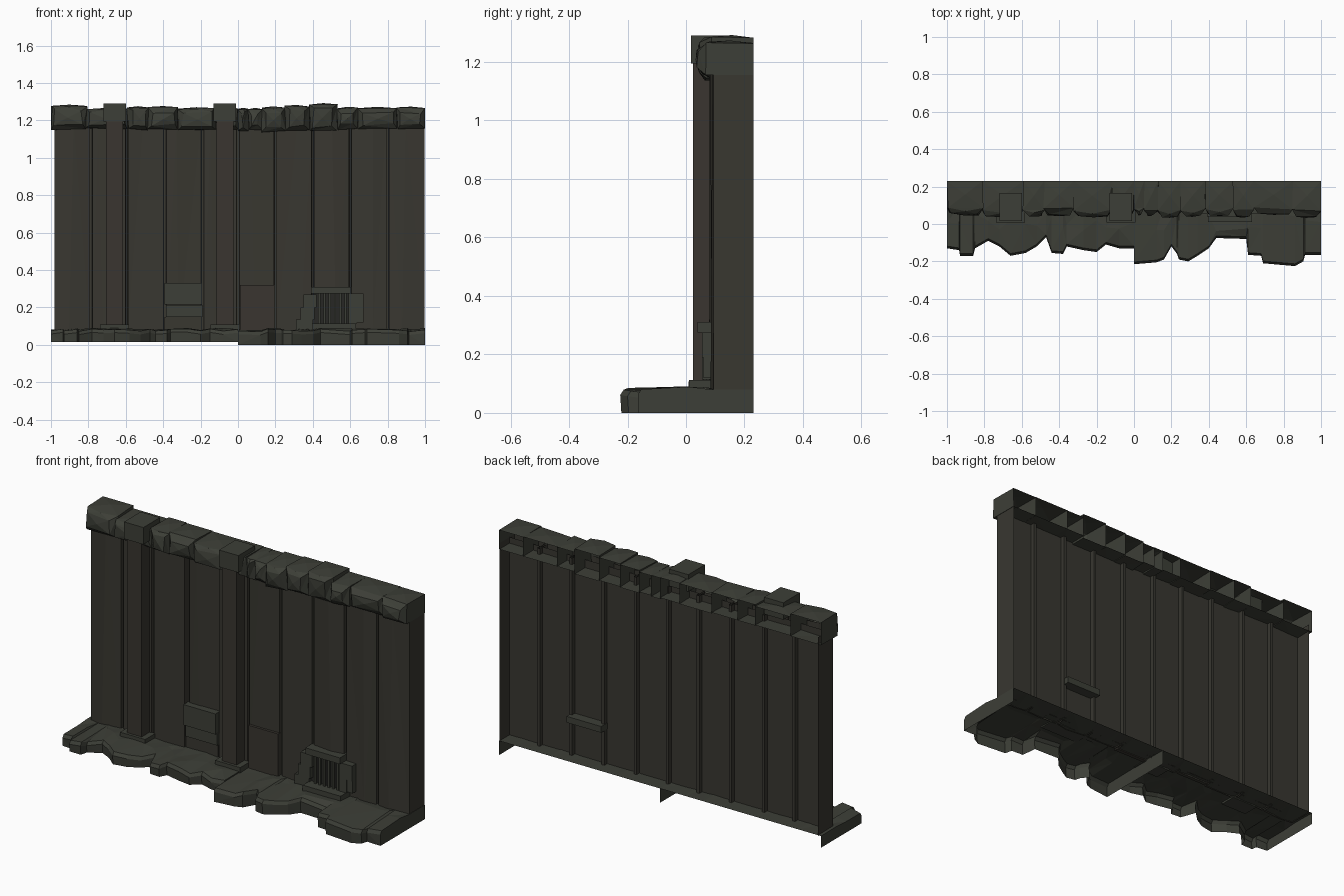
import bpy, bmesh, random
from mathutils import Vector

if "Cube" in bpy.data.objects:
    bpy.data.objects.remove(bpy.data.objects["Cube"])
random.seed(4)


def material(name, c):
    m = bpy.data.materials.new(name)
    m.diffuse_color = (*c, 1)
    m.use_nodes = True
    m.node_tree.nodes["Principled BSDF"].inputs["Base Color"].default_value = m.diffuse_color
    return m


STONE = material("stone", (0.046, 0.049, 0.038))
WALL = material("dark_wall", (0.040, 0.038, 0.030))
BROWN = material("brown_stone", (0.041, 0.036, 0.029))
IRON = material("iron", (0.02, 0.02, 0.018))


def j(a):
    return random.uniform(-a, a)


def finish(name, bm, mat, normals=True):
    if normals:
        bmesh.ops.recalc_face_normals(bm, faces=bm.faces)
    me = bpy.data.meshes.new(name)
    bm.to_mesh(me)
    bm.free()
    ob = bpy.data.objects.new(name, me)
    me.materials.append(mat)
    bpy.context.collection.objects.link(ob)
    return ob


def box(name, x0, x1, y0, y1, z0, z1, mat=STONE):
    bm = bmesh.new()
    bmesh.ops.create_cube(bm, size=1)
    for v in bm.verts:
        v.co = Vector(((x0 + x1) / 2 + v.co.x * (x1 - x0),
                       (y0 + y1) / 2 + v.co.y * (y1 - y0),
                       (z0 + z1) / 2 + v.co.z * (z1 - z0)))
    return finish(name, bm, mat)


# Wall sheets: a pleated profile (x, y, jitter) drawn upwards
def sheet(name, profile, z0, z1, mat):
    bm = bmesh.new()
    low = [bm.verts.new((x, y + j(k), z0)) for x, y, k in profile]
    top = [bm.verts.new((x + j(k * 3), y + j(k), z1)) for x, y, k in profile]
    for i in range(len(profile) - 1):
        bm.faces.new((low[i], low[i + 1], top[i + 1], top[i]))
    bmesh.ops.triangulate(bm, faces=bm.faces)
    finish(name, bm, mat, False)


edges = [-.98, -.785, -.595, -.39, -.19, 0, .2, .4, .6, .8, .998]
front = [(-.98, .23, 0)]
back = [(.997, .14, 0)]
for i in range(10):
    a, b = edges[i], edges[i + 1]
    y = .112 if i == 3 else .09
    if i:
        front += [(a - .005, .14, 0), (a + .005, .14, 0)]
    front += [(a + .007 * (i > 0), y + .004, 0),
              (a + (b - a) * random.uniform(.3, .7), y, .01),
              (b - .007 * (i < 9), y + .004, 0)]
front.append((.998, .23, 0))
for a in edges[-2:0:-1]:
    back += [(a + .008, .14, 0), (a + .008, .165, 0), (a - .008, .165, 0), (a - .008, .14, 0)]
back.append((-.979, .14, 0))
sheet("wall_front_panels", front, .075, 1.19, WALL)
sheet("wall_back_panels", back, .08, 1.19, WALL)


# Base slabs: rocky front edge, faceted top, open underneath and behind
def slab(name, outline, z0):
    bm = bmesh.new()
    rows = []
    for n, (x, y) in enumerate(outline):
        end = n in (0, len(outline) - 1)
        m = .01 + j(0 if end else .05)
        h = .072 + j(.008)
        rows.append([bm.verts.new(p) for p in (
            (x, .23, .08), (x, .09, .081 + j(.004)), (x, m, .083 + j(.008)),
            (x, y + .012, h + .006), (x, y, h - .012),
            (x, y + (0 if end else .004), z0))])
    for r, s in zip(rows, rows[1:]):
        for k in range(5):
            bm.faces.new((r[k], r[k + 1], s[k + 1], s[k]))
    bmesh.ops.triangulate(bm, faces=bm.faces)
    for r, x in ((rows[0], outline[0][0]), (rows[-1], outline[-1][0])):
        bm.faces.new(r + [bm.verts.new((x, .23, z0))])
    finish(name, bm, STONE)


slab("base_left", [(-1, -.13), (-.935, -.14), (-.93, -.17), (-.86, -.17), (-.85, -.13),
     (-.78, -.09), (-.72, -.12), (-.66, -.17), (-.58, -.155), (-.52, -.12), (-.47, -.07),
     (-.44, -.155), (-.38, -.16), (-.36, -.12), (-.27, -.14), (-.2, -.15), (-.15, -.11),
     (-.08, -.13), (0, -.13)], .015)
slab("base_right", [(0, -.215), (.12, -.205), (.16, -.19), (.2, -.12), (.23, -.16),
     (.24, -.19), (.29, -.2), (.34, -.17), (.4, -.13), (.44, -.075), (.6, -.08),
     (.61, -.165), (.68, -.17), (.69, -.21), (.86, -.225), (.905, -.2), (.915, -.165),
     (1, -.165)], 0)


# Coping stones: rough shells with a narrowed front, open at the back
def coping(x0, x1, z0, z1, yf):
    bm = bmesh.new()
    rings = []
    for y, d, k in ((.23, 0, 0), (yf + .03, 0, .006), (yf, .022, .008)):
        rings.append([bm.verts.new((x + j(k), y + j(k), z + j(k))) for x, z in (
            (x0 + d, z0 + d), (x1 - d, z0 + d), (x1 - d, z1 - d), (x0 + d, z1 - d))])
    for r, s in zip(rings, rings[1:]):
        for k in range(4):
            bm.faces.new((r[k], r[k - 1], s[k - 1], s[k]))
    bm.faces.new(rings[-1])
    bmesh.ops.recalc_face_normals(bm, faces=bm.faces)
    big = [f for f in bm.faces if f.normal.z > .8 or f.normal.y < -.8]
    bmesh.ops.poke(bm, faces=big, offset=.008)
    bmesh.ops.triangulate(bm, faces=bm.faces)
    for v in bm.verts:
        v.co.x = max(-1, min(1, v.co.x))
    finish("coping_stone", bm, STONE)


joints = [-1, -.81, -.59, -.48, -.32, -.12, 0, .055, .13, .25, .38, .53, .64, .85, 1]
for i, (a, b) in enumerate(zip(joints, joints[1:])):
    coping(a, b, 1.15 + j(.008), (1.28 if i in (0, 9, 10) else 1.263) + j(.008),
           .048 + j(.008))

# Columns with head and foot blocks
for x in (-.66, -.07):
    box("column_shaft", x - .045, x + .045, .024, .1, .1, 1.2, BROWN)
    box("column_head", x - .06, x + .06, .017, .165, 1.195, 1.29)
    box("column_foot", x - .078, x + .078, .008, .1, .075, .108)

# Repair blocks and patch set in the wall
box("repair_block_top", -.392, -.193, .075, .12, .215, .33)
box("repair_block_mid", -.385, -.19, .085, .12, .15, .212)
box("repair_block_low", -.392, -.193, .1, .12, .075, .15, WALL)
box("wall_patch", .01, .195, .078, .1, .075, .32, BROWN)

# Grille: surround, dark backing and bars
for s in ((.39, .605, .04, .195, .275, .31), (.35, .42, .055, .1, .2, .27),
          (.335, .41, .055, .1, .135, .2), (.31, .40, .06, .1, .08, .135),
          (.59, .67, .055, .1, .19, .275), (.59, .635, .055, .1, .115, .19),
          (.62, .67, .06, .1, .12, .19), (.395, .63, .01, .1, .078, .113)):
    box("grille_surround", *s)
box("grille_backing", .4, .6, .078, .1, .1, .28, IRON)
for i in range(6):
    x = .435 + i * .028
    box("grille_bar", x - .006, x + .006, .06, .072, .11, .28, STONE)
